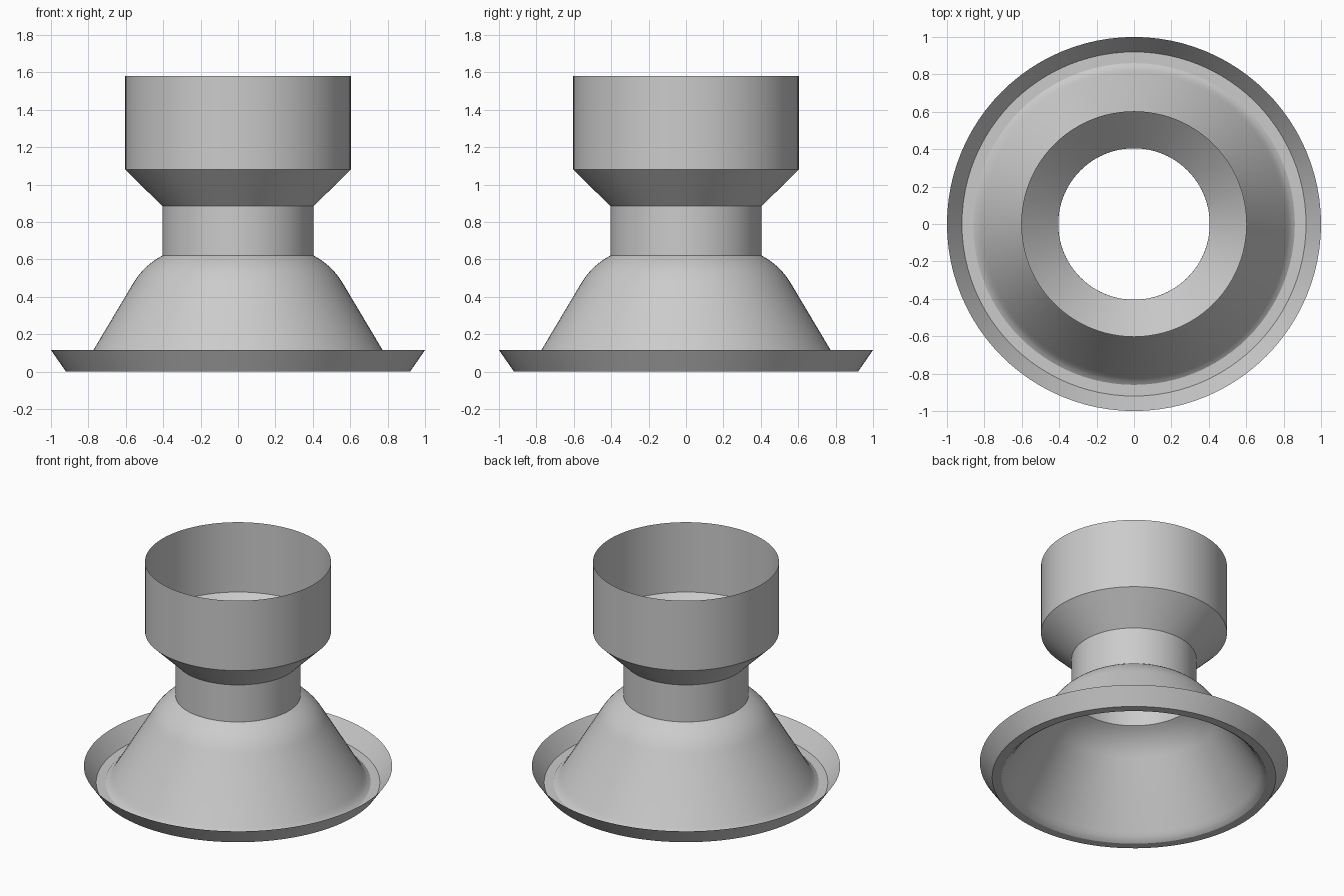
import bpy, bmesh, math

cube = bpy.data.objects.get("Cube")
if cube:
    bpy.data.objects.remove(cube)

SEGMENTS = 96

grey = bpy.data.materials.new("plain_grey")
grey.use_nodes = True
colour = (0.6, 0.6, 0.6, 1)
grey.diffuse_color = colour
grey.node_tree.nodes["Principled BSDF"].inputs["Base Color"].default_value = colour


def arc(cx, cz, radius, start, end, steps):
    """Points of a profile arc, angles in degrees."""
    angles = [math.radians(start + (end - start) * i / steps) for i in range(steps + 1)]
    return [(cx + radius * math.cos(a), cz + radius * math.sin(a)) for a in angles]


def lathe(name, profile):
    """Spin an open (radius, height) profile into a thin shell."""
    bm = bmesh.new()
    verts = [bm.verts.new((r, 0, z)) for r, z in profile]
    edges = [bm.edges.new(pair) for pair in zip(verts, verts[1:])]
    bmesh.ops.spin(bm, geom=verts + edges, cent=(0, 0, 0), axis=(0, 0, 1),
                   angle=math.tau, steps=SEGMENTS, use_duplicate=False)
    bmesh.ops.remove_doubles(bm, verts=bm.verts, dist=0.0001)
    bmesh.ops.recalc_face_normals(bm, faces=bm.faces)
    # Outer wall faces away from the axis
    wall = max(bm.faces, key=lambda f: f.calc_center_median().z)
    centre = wall.calc_center_median()
    if wall.normal.x * centre.x + wall.normal.y * centre.y < 0:
        bmesh.ops.reverse_faces(bm, faces=bm.faces)
    mesh = bpy.data.meshes.new(name)
    bm.to_mesh(mesh)
    bm.free()
    mesh.materials.append(grey)
    obj = bpy.data.objects.new(name, mesh)
    bpy.context.collection.objects.link(obj)
    bpy.ops.object.select_all(action="DESELECT")
    obj.select_set(True)
    bpy.context.view_layer.objects.active = obj
    bpy.ops.object.shade_smooth_by_angle(angle=math.radians(25))
    return obj


# Flared lip, flat foot ring and the small curve into the skirt
foot = [(1.0, 0.115), (0.92, 0), (0.86, 0), (0.842, 0.012), (0.826, 0.03), (0.81, 0.053)]
# Conical skirt rounding over to the neck
shoulder = arc(0.217, 0.267, 0.4, 30, 62, 8)
# Straight neck, funnel and upper collar
collar = [(0.405, 0.885), (0.603, 1.08), (0.603, 1.58)]

lathe("flared_collar_shell", foot + shoulder + collar)
